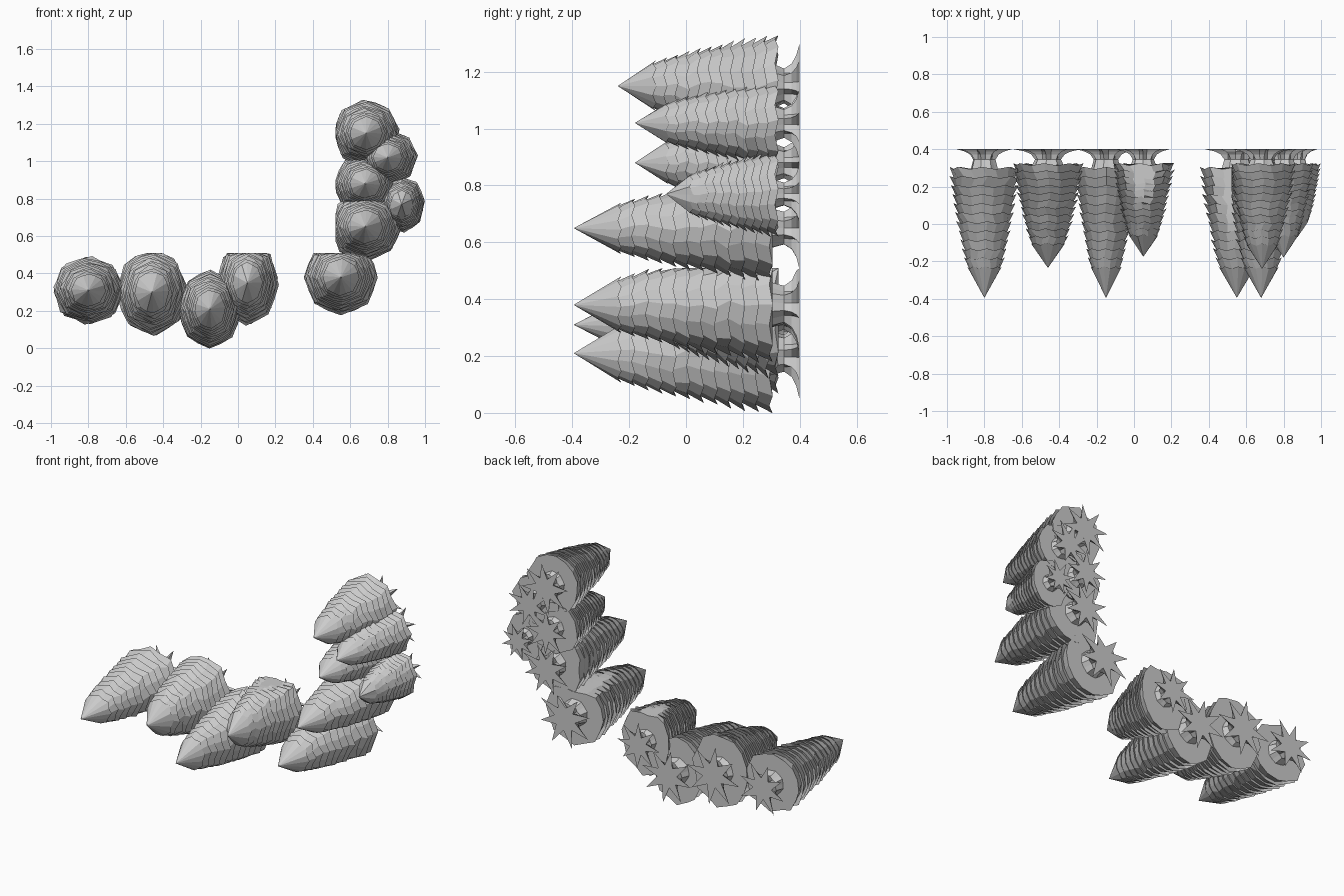
import bpy, bmesh, math, random

if "Cube" in bpy.data.objects:
    bpy.data.objects.remove(bpy.data.objects["Cube"])

random.seed(4)
BACK = 0.40      # plane of the root tips
Z_LIMIT = 0.51   # lower row is trimmed flat along this height
X_LIMIT = 0.52   # upright row is trimmed flat along this side
N = 16           # points per ring (8 tips + 8 notches)


def build(name, rings, tip, clamp):
    """Skin a list of (x, y, z) rings, with an optional pointed start."""
    bm = bmesh.new()
    loops = [[bm.verts.new(clamp(p)) for p in ring] for ring in rings]
    for a, b in zip(loops, loops[1:]):
        for i in range(N):
            j = (i + 1) % N
            bm.faces.new((a[i], a[j], b[j], b[i]))
    if tip:
        t = bm.verts.new(tip)
        for i in range(N):
            bm.faces.new((t, loops[0][(i + 1) % N], loops[0][i]))
    else:
        bm.faces.new(loops[0])
    bm.faces.new(loops[-1])
    bmesh.ops.recalc_face_normals(bm, faces=bm.faces)
    me = bpy.data.meshes.new(name)
    bm.to_mesh(me)
    bm.free()
    ob = bpy.data.objects.new(name, me)
    bpy.context.collection.objects.link(ob)


def ring(cx, cz, y, rx, rz, notch, lift, turn, jitter=0.0):
    pts = []
    for i in range(N):
        a = math.tau * i / N + turn
        k = (notch if i % 2 else 1) * (1 + random.uniform(-jitter, jitter))
        pts.append((cx + rx * k * math.sin(a), y - (lift if i % 2 else 0),
                    cz - rz * k * math.cos(a)))
    return pts


def tree(i, cx, cz, tip_y, rx, rz, root, upright):
    def clamp(p):
        x, y, z = p
        return (max(x, X_LIMIT), y, z) if upright else (x, y, min(z, Z_LIMIT))

    # layered foliage: saw-tooth profile of overlapping skirts
    base = 0.305 if tip_y < -0.3 else 0.325
    length, layers = base - tip_y, 12
    rings = []
    for k in range(layers):
        t = 0.24 + 0.76 * k / (layers - 1)
        f = min(1.0, 1.04 * t ** 0.52)
        y = tip_y + length * t
        turn = random.uniform(-0.12, 0.12)
        rings.append(ring(cx, cz, y, rx * f, rz * f, 0.94, 0.012, turn, 0.025))
        if k < layers - 1:
            g = f * 0.86
            rings.append(ring(cx, cz, y - 0.012, rx * g, rz * g, 0.96, 0.006, turn))
    build(f"foliage_{i}", rings, (cx, tip_y, cz), clamp)

    # trunk flaring into eight pointed roots
    turn = random.uniform(0, 0.7)
    s = root / 0.16
    prof = [(base - 0.01, 0.075, 0.95), (0.345, 0.062, 0.85), (0.372, 0.08, 0.68),
            (0.388, 0.11, 0.53), (BACK, 0.16, 0.40)]
    rings = [ring(cx, cz, y, r * s, r * s, n, 0, turn, 0.05 if y == BACK else 0)
             for y, r, n in prof]
    build(f"trunk_roots_{i}", rings, None, clamp)


# x, z, tip y, radius x, radius z, root radius, belongs to upright row
TREES = [
    (-0.80, 0.31, -0.395, 0.19, 0.18, 0.16, False),
    (-0.46, 0.30, -0.235, 0.19, 0.23, 0.18, False),
    (-0.15, 0.21, -0.395, 0.17, 0.21, 0.17, False),
    (0.05, 0.35, -0.175, 0.165, 0.225, 0.145, False),
    (0.55, 0.38, -0.395, 0.20, 0.20, 0.18, False),
    (0.68, 0.65, -0.395, 0.195, 0.185, 0.16, True),
    (0.875, 0.77, -0.07, 0.125, 0.15, 0.11, True),
    (0.68, 0.88, -0.18, 0.17, 0.16, 0.14, True),
    (0.80, 1.02, -0.18, 0.16, 0.15, 0.14, True),
    (0.685, 1.15, -0.24, 0.18, 0.18, 0.16, True),
]
for n, t in enumerate(TREES, 1):
    tree(n, *t)
